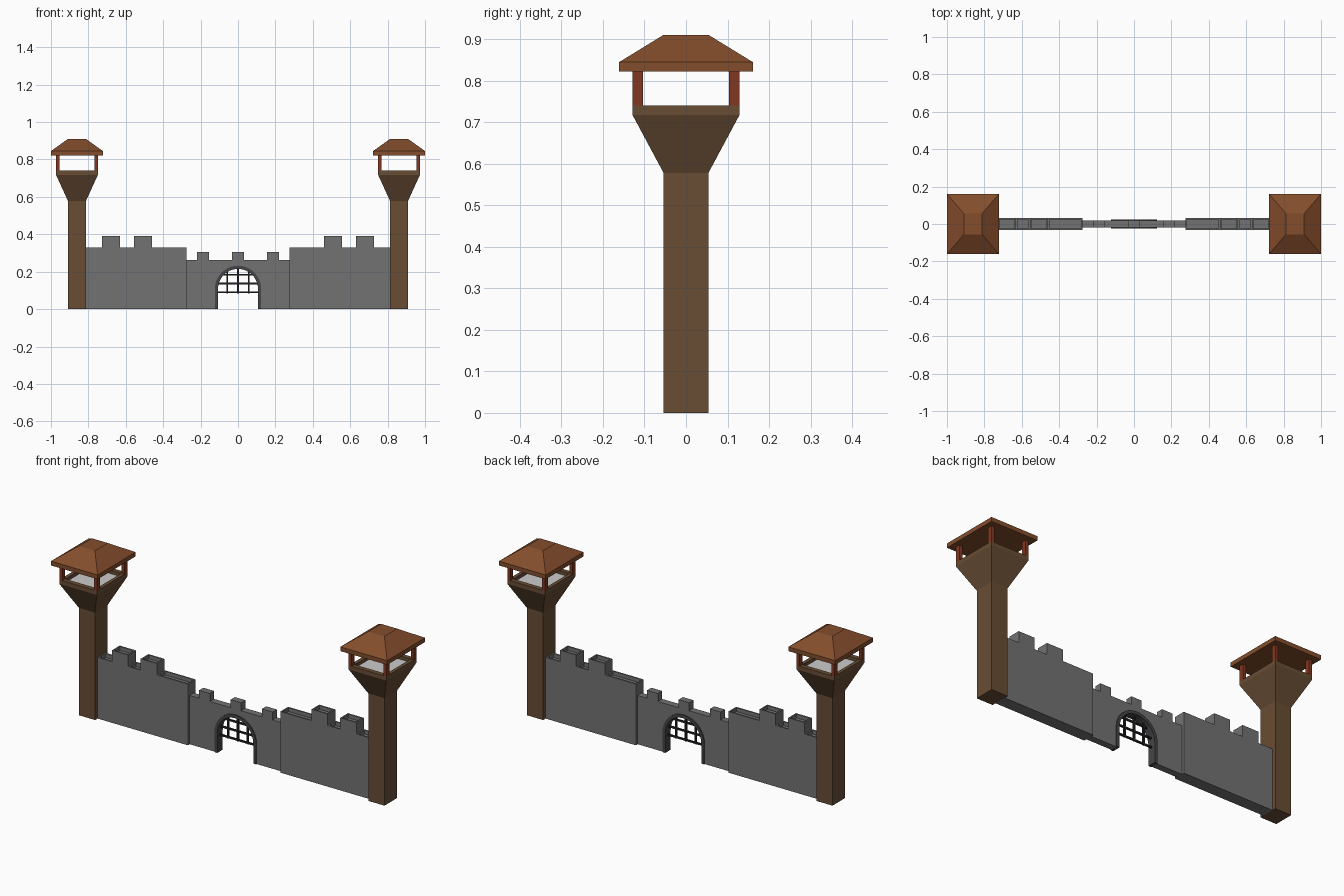
import bpy, bmesh, math

if "Cube" in bpy.data.objects:
    bpy.data.objects.remove(bpy.data.objects["Cube"])


def material(name, rgb):
    m = bpy.data.materials.new(name)
    m.diffuse_color = (*rgb, 1)
    m.use_nodes = True
    m.node_tree.nodes["Principled BSDF"].inputs["Base Color"].default_value = m.diffuse_color
    return m


STONE = material("stone", (0.17, 0.17, 0.17))
DARK = material("dark_stone", (0.06, 0.06, 0.065))
IRON = material("iron", (0.015, 0.015, 0.018))
WOOD = material("wood", (0.14, 0.075, 0.035))
ROOF = material("roof_tile", (0.23, 0.075, 0.025))
POST = material("red_wood", (0.22, 0.04, 0.015))


def finish(bm, name, mat):
    bmesh.ops.recalc_face_normals(bm, faces=bm.faces)
    me = bpy.data.meshes.new(name)
    bm.to_mesh(me)
    bm.free()
    ob = bpy.data.objects.new(name, me)
    bpy.context.collection.objects.link(ob)
    if mat:
        me.materials.append(mat)
    return ob


def prism(name, pts, hy, mat, groove=None):
    """Extrude an (x, z) outline through y from -hy to hy."""
    bm = bmesh.new()
    face = bm.faces.new([bm.verts.new((x, -hy, z)) for x, z in pts])
    ext = bmesh.ops.extrude_face_region(bm, geom=[face])["geom"]
    bmesh.ops.translate(bm, vec=(0, 2 * hy, 0),
                        verts=[g for g in ext if isinstance(g, bmesh.types.BMVert)])
    bmesh.ops.recalc_face_normals(bm, faces=bm.faces)
    if groove:
        # sink a channel into every upward face
        rim, depth = groove
        tops = [f for f in bm.faces if f.normal.z > 0.9]
        bmesh.ops.inset_individual(bm, faces=tops, thickness=rim)
        bmesh.ops.inset_individual(bm, faces=tops, thickness=0.0005, depth=-depth)
    return finish(bm, name, mat)


def loft(name, cx, rings, mat, cy=0):
    """Stack rectangular rings of (half x, half y, z) and cap both ends."""
    bm = bmesh.new()
    loops = [[bm.verts.new((cx + sx * hx, cy + sy * hy, z))
              for sx, sy in ((-1, -1), (1, -1), (1, 1), (-1, 1))]
             for hx, hy, z in rings]
    for a, b in zip(loops, loops[1:]):
        for i in range(4):
            j = (i + 1) % 4
            bm.faces.new((a[i], a[j], b[j], b[i]))
    bm.faces.new(loops[0])
    bm.faces.new(loops[-1])
    return finish(bm, name, mat)


def crenellated(x0, x1, top, merlons, merlon_top):
    """Upper outline from x0 to x1 with raised merlons."""
    pts = [(x0, top)]
    for a, b in merlons:
        pts += [(a, top), (a, merlon_top), (b, merlon_top), (b, top)]
    return pts + [(x1, top)]


def arch(r, spring, n=16):
    """Arch line from the right foot to the left foot."""
    curve = [(r * math.cos(math.pi * i / n), spring + r * math.sin(math.pi * i / n))
             for i in range(n + 1)]
    return [(r, 0)] + curve + [(-r, 0)]


TX = 0.861
for side, s in (("left", -1), ("right", 1)):
    cx = s * TX
    # tower shaft flaring into a rimmed lookout basket
    loft(side + "_tower", cx, [
        (.048, .054, 0), (.048, .054, .578), (.112, .129, .718), (.112, .129, .74),
        (.093, .104, .74), (.093, .104, .712)], WOOD)
    loft(side + "_lookout_floor", cx, [(.093, .104, .712), (.093, .104, .722)], None)
    # corner posts
    for px in (-1, 1):
        for py in (-1, 1):
            loft(side + "_roof_post", cx + px * .103,
                 [(.009, .0125, .735), (.009, .0125, .823)], POST, py * .1165)
    # hipped roof with flat top
    loft(side + "_roof", cx, [(.139, .161, .822), (.139, .161, .845), (.048, .055, .91)], ROOF)
    # thick curtain wall
    m = [(.46, .556), (.631, .727)]
    line = crenellated(.275, .813, .329, m, .39)
    pts = [(s * x, z) for x, z in [(.275, 0)] + line + [(.813, 0)]]
    prism(side + "_wall", pts, .033, STONE, groove=(.011, .02))

# gate wall with arched opening
SPRING, R_OUT, R_IN = .108, .124, .107
top = crenellated(-.277, .277, .262, [(-.219, -.155), (-.031, .031), (.155, .219)], .305)
prism("gate_wall", [(-.277, 0)] + top + [(.277, 0)] + arch(R_OUT - .004, SPRING), .018, STONE)
# arch surround
prism("gate_arch", arch(R_OUT, SPRING) + arch(R_IN, SPRING)[::-1], .023, DARK)

# raised portcullis bars, clipped to the arch
T = .0045
for x in (-.058, 0, .058):
    z1 = SPRING + math.sqrt(R_IN ** 2 - x * x) + .006
    loft("portcullis_upright", x, [(T, T, .084), (T, T, z1)], IRON)
for z in (.09, .137, .184):
    hx = math.sqrt(R_IN ** 2 - max(0, z - SPRING) ** 2) + .006
    loft("portcullis_crossbar", 0, [(hx, T * .9, z - T), (hx, T * .9, z + T)], IRON)
